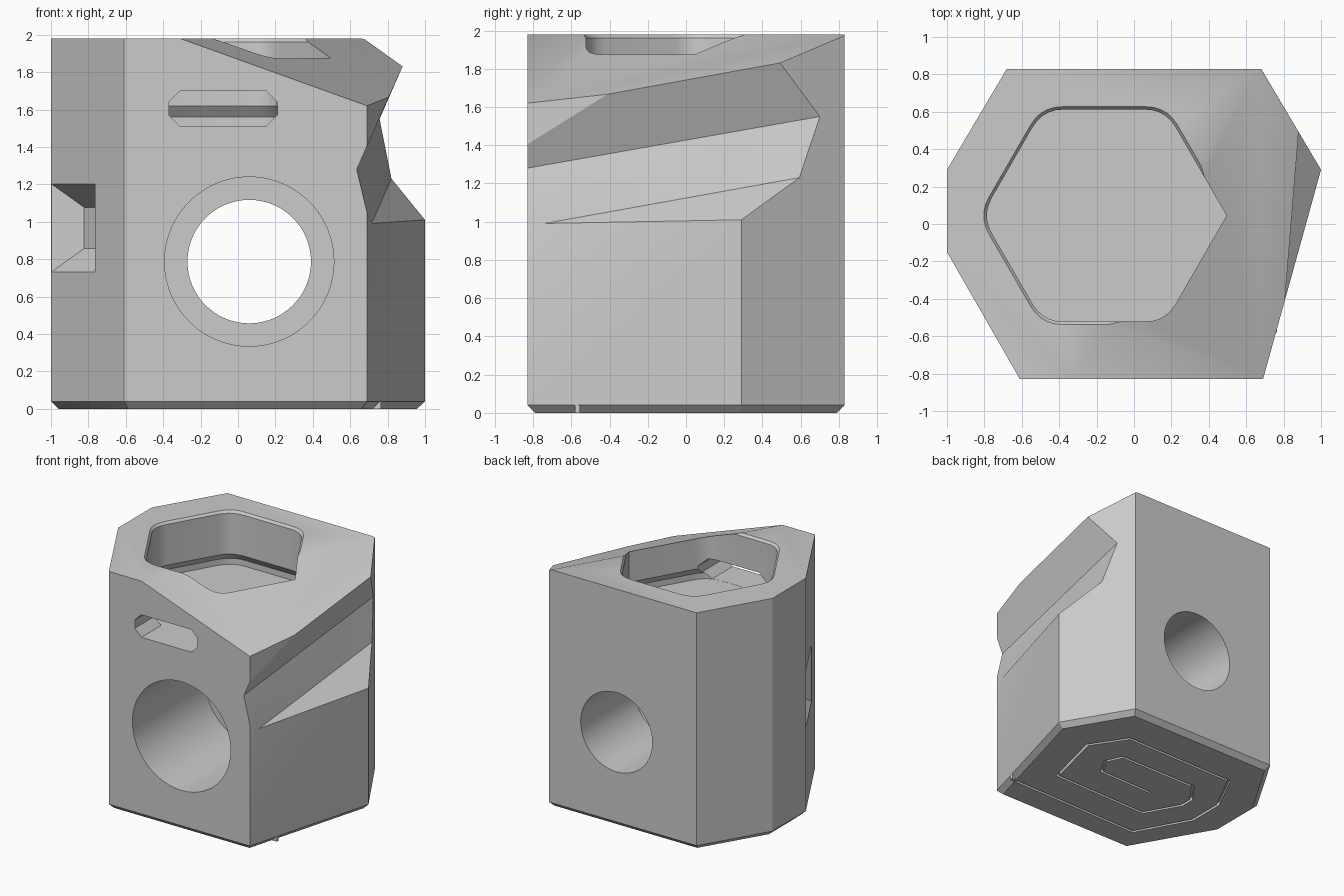
import bpy, bmesh
from math import cos, sin, pi, radians
from mathutils import Vector

cube = bpy.data.objects.get("Cube")
if cube:
    bpy.data.objects.remove(cube)

grey = bpy.data.materials.new("plain grey")
grey.use_nodes = True
grey.diffuse_color = (0.6, 0.6, 0.6, 1)
grey.node_tree.nodes["Principled BSDF"].inputs["Base Color"].default_value = (0.6, 0.6, 0.6, 1)


def make(name, bm):
    """Turn a bmesh into a scene object."""
    if bm.faces:
        bmesh.ops.recalc_face_normals(bm, faces=bm.faces[:])
    mesh = bpy.data.meshes.new(name)
    bm.to_mesh(mesh)
    bm.free()
    mesh.materials.append(grey)
    obj = bpy.data.objects.new(name, mesh)
    bpy.context.collection.objects.link(obj)
    return obj


def loft(rings):
    """Closed solid through rings of equal point count."""
    bm = bmesh.new()
    loops = [[bm.verts.new(p) for p in ring] for ring in rings]
    for a, b in zip(loops, loops[1:]):
        for i in range(len(a)):
            j = (i + 1) % len(a)
            bm.faces.new((a[i], a[j], b[j], b[i]))
    bm.faces.new(loops[0])
    bm.faces.new(loops[-1])
    return bm


def trimmed_box(planes):
    """Large box keeping only what lies in front of every plane."""
    bm = bmesh.new()
    bmesh.ops.create_cube(bm, size=6)
    for a, b, c, towards in planes:
        a, b, c = Vector(a), Vector(b), Vector(c)
        n = (b - a).cross(c - a).normalized()
        if n.dot(Vector(towards) - a) < 0:
            n = -n
        geom = bm.verts[:] + bm.edges[:] + bm.faces[:]
        cut = bmesh.ops.bisect_plane(bm, geom=geom, dist=1e-5, plane_co=a,
                                     plane_no=n, clear_inner=True)["geom_cut"]
        edges = [e for e in cut if isinstance(e, bmesh.types.BMEdge)]
        bmesh.ops.contextual_create(bm, geom=edges)
    return bm


# Body: seven-sided block with a chamfered foot
outline = [(-0.68, 0.83), (0.68, 0.83), (1, 0.29), (0.69, -0.83),
           (-0.61, -0.83), (-1, -0.15), (-1, 0.29)]
bm = loft([[(x, y, z) for x, y in outline] for z in (0, 1.98)])
foot = [e for e in bm.edges if all(v.co.z < 0.01 for v in e.verts)]
bmesh.ops.bevel(bm, geom=foot, offset=0.04, segments=1, affect='EDGES')
body = make("body", bm)
cutters = []

# Sloped top corner
cutters.append(make("top_slope_cutter", trimmed_box([
    ((-0.31, -0.83, 1.98), (0.69, -0.83, 1.62), (0.88, 0.49, 1.83), (0, 0, 3))])))

# Three-faced groove across the side
valley_front, valley_back = (0.635, -0.83, 1.28), (0.757, 0.7, 1.55)
shelf_front, shelf_back = (0.707, -0.77, 0.99), (0.82, 0.59, 1.23)
outside = (1.2, 0, 1.4)
cutters.append(make("side_groove_cutter", trimmed_box([
    (valley_front, valley_back, (0.88, 0.49, 1.83), outside),
    (valley_front, valley_back, shelf_back, outside),
    (shelf_front, shelf_back, (1, 0.29, 1.01), outside)])))


# Hexagonal top pocket: flared rim, straight wall, undercut base
def pocket_ring(radius, z):
    centre = Vector((-0.16, 0.045, z))
    corner = [centre + radius * Vector((cos(i * pi / 3), sin(i * pi / 3), 0)) for i in range(6)]
    ring = [corner[0]]
    for i in range(1, 6):
        p = corner[i]
        a = p.lerp(corner[i - 1], 0.17)
        b = p.lerp(corner[(i + 1) % 6], 0.17)
        for k in range(6):
            t = k / 5
            ring.append(a.lerp(p, t).lerp(p.lerp(b, t), t))
    return ring


profile = [(0.71, 1.51), (0.71, 1.56), (0.655, 1.62), (0.655, 1.96), (0.69, 2.0)]
cutters.append(make("pocket_cutter", loft([pocket_ring(r, z) for r, z in profile])))

# Stepped through bore, wide at the front
bore = []
for r, y in [(0.4525, -1), (0.4525, 0.12), (0.33, 0.12), (0.33, 1)]:
    bore.append([(0.06 + r * cos(k * pi / 48), y, 0.787 + r * sin(k * pi / 48)) for k in range(96)])
cutters.append(make("bore_cutter", loft(bore)))

# Front slot with clipped corners, opening into the pocket
slot = []
for y in (-1, -0.45):
    ring = []
    for sx, sz, flip in [(1, 1, 0), (-1, 1, 1), (-1, -1, 0), (1, -1, 1)]:
        pair = [(-0.08 + sx * 0.29, y, 1.605 + sz * 0.035), (-0.08 + sx * 0.23, y, 1.605 + sz * 0.094)]
        ring += pair[::-1] if flip else pair
    slot.append(ring)
cutters.append(make("slot_cutter", loft(slot)))

# Tapered square recess on the slanted side face
along = Vector((0.39, -0.68, 0)).normalized()
inward = Vector((0.68, 0.39, 0)).normalized()
centre = Vector((-1, -0.15, 0.967)) + along * 0.24
recess = []
for depth, half in [(-0.02, 0.254), (0.13, 0.11)]:
    recess.append([centre + inward * depth + along * (sx * half) + Vector((0, 0, sz * half))
                   for sx, sz in [(1, 1), (-1, 1), (-1, -1), (1, -1)]])
cutters.append(make("recess_cutter", loft(recess)))

# Spiral channel under the foot
spiral = [(0.72, -0.57), (-0.48, -0.59), (-0.72, -0.15), (-0.72, 0.15), (-0.55, 0.49), (0.46, 0.5),
          (0.65, 0.215), (0.52, -0.3), (-0.35, -0.315), (-0.51, -0.03), (-0.51, 0.08),
          (-0.39, 0.245), (0.32, 0.245), (0.38, 0.11), (0.3, -0.03), (-0.195, -0.04)]
bm = bmesh.new()
low, high = [[bm.verts.new((x, y, z)) for x, y in spiral] for z in (-0.03, 0.03)]
for i in range(len(spiral) - 1):
    bm.faces.new((low[i], low[i + 1], high[i + 1], high[i]))
channel = make("spiral_cutter", bm)
wall = channel.modifiers.new("Thickness", 'SOLIDIFY')
wall.thickness, wall.offset, wall.use_even_offset = 0.022, 0, True
cutters.append(channel)

# Cut everything and discard the cutters
bpy.context.view_layer.objects.active = body
for cutter in cutters:
    cutter.hide_render = True
    mod = body.modifiers.new(cutter.name, 'BOOLEAN')
    mod.operation, mod.solver, mod.object = 'DIFFERENCE', 'EXACT', cutter
    bpy.ops.object.modifier_apply(modifier=mod.name)
for cutter in cutters:
    bpy.data.objects.remove(cutter)

# Small tab where the channel meets the foot edge
tab = make("foot_tab", loft([[(0.71, -0.58, z), (0.764, -0.58, z), (0.764, -0.555, z), (0.71, -0.555, z)]
                             for z in (0, 0.045)]))

bpy.ops.object.select_all(action='DESELECT')
body.select_set(True)
bpy.ops.object.shade_smooth_by_angle(angle=radians(25))
